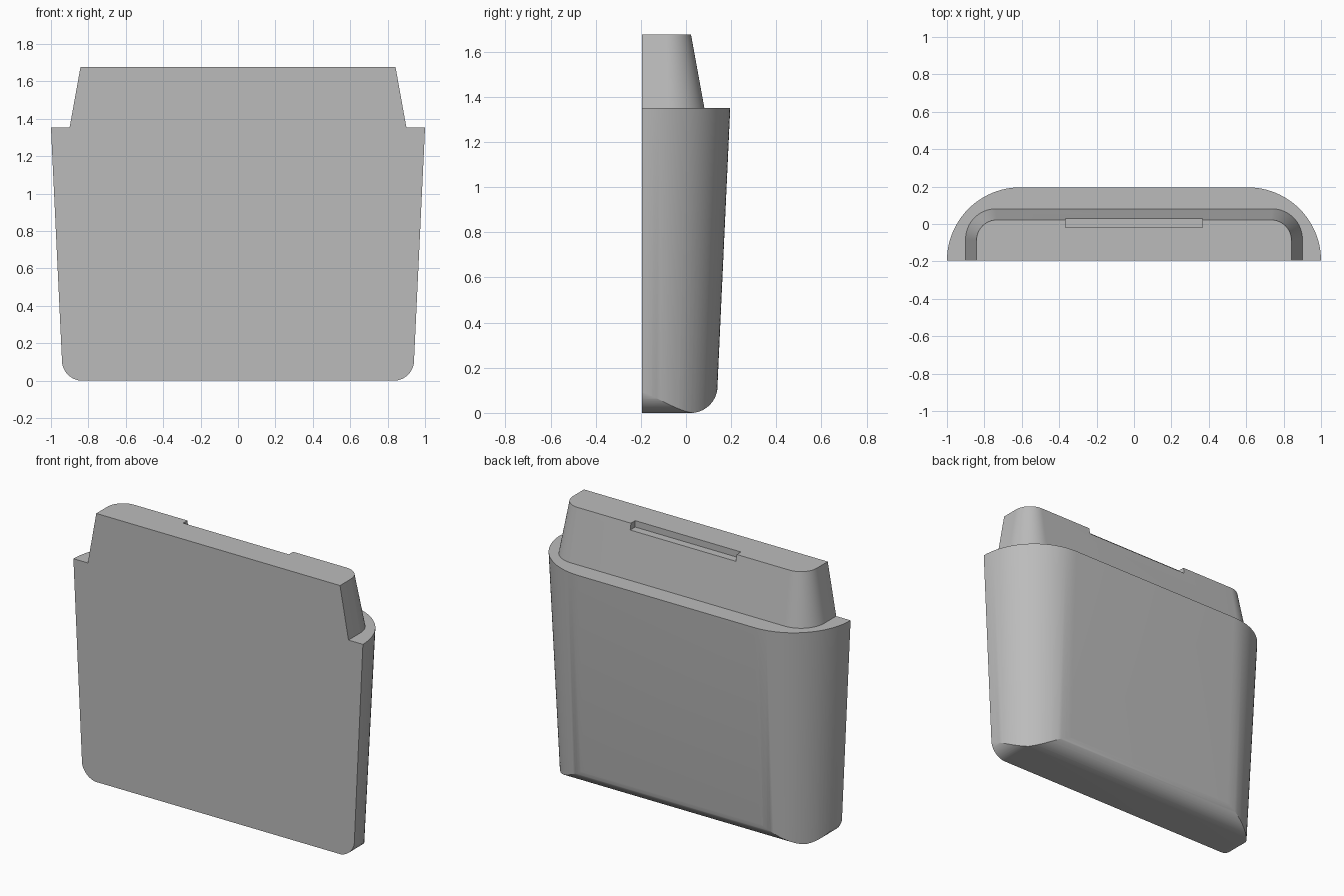
import bpy, bmesh, math

cube = bpy.data.objects.get("Cube")
if cube:
    bpy.data.objects.remove(cube)

FRONT = -0.196      # flat front plane
SHELF = 1.352       # height of the ledge
TOP = 1.677

grey = bpy.data.materials.new("plain grey")
grey.use_nodes = True
grey.diffuse_color = (0.5, 0.5, 0.5, 1)
grey.node_tree.nodes["Principled BSDF"].inputs["Base Color"].default_value = (0.5, 0.5, 0.5, 1)


def arc(cx, cy, r, start, end, n=24):
    """Points on a circular arc, angles in degrees."""
    angles = [math.radians(start + (end - start) * i / n) for i in range(n + 1)]
    return [(cx + r * math.cos(a), cy + r * math.sin(a)) for a in angles]


def loft(name, lower, upper):
    """Closed solid between two matching rings of points."""
    bm = bmesh.new()
    a = [bm.verts.new(p) for p in lower]
    b = [bm.verts.new(p) for p in upper]
    bm.faces.new(a)
    bm.faces.new(b)
    for i in range(len(a)):
        j = (i + 1) % len(a)
        bm.faces.new((a[i], a[j], b[j], b[i]))
    bmesh.ops.recalc_face_normals(bm, faces=bm.faces)
    mesh = bpy.data.meshes.new(name)
    bm.to_mesh(mesh)
    bm.free()
    mesh.materials.append(grey)
    ob = bpy.data.objects.new(name, mesh)
    bpy.context.collection.objects.link(ob)
    return ob


def d_ring(half_width, back, radius, z):
    """Outline with a flat front and two rounded back corners."""
    right = arc(half_width - radius, back - radius, radius, 0, 90)
    pts = [(half_width, FRONT - 0.0)] if back - radius > FRONT + 0.001 else []
    pts += right
    pts += [(-x, y) for x, y in reversed(pts)]
    return [(x, y, z) for x, y in pts]


def combine(target, other, operation):
    """Apply a boolean and discard the second solid."""
    other.hide_render = True
    mod = target.modifiers.new(operation.lower(), 'BOOLEAN')
    mod.operation, mod.solver, mod.object = operation, 'EXACT', other
    bpy.context.view_layer.objects.active = target
    bpy.ops.object.modifier_apply(modifier=mod.name)
    bpy.data.objects.remove(other)


# Tapered main body
body = loft("tapered_body",
            d_ring(0.936, 0.134, 0.134 - FRONT, 0),
            d_ring(1.0, 0.196, 0.196 - FRONT, SHELF))

# Rounded lower left and right corners
half = [(1.3, 1.6), (1.3, 0.11)] + arc(0.831, 0.11, 0.111, 0, -90)
outline = half + [(-x, z) for x, z in reversed(half)]
combine(body, loft("corner_cutter", [(x, -0.5, z) for x, z in outline],
                   [(x, 0.5, z) for x, z in outline]), 'INTERSECT')

# Rounded lower back edge
outline = [(-0.5, -0.001), (-0.5, 1.6), (0.5, 1.6), (0.5, 0.12)] + arc(0.0195, 0.12, 0.1205, 0, -90)
combine(body, loft("back_edge_cutter", [(-1.5, y, z) for y, z in outline],
                   [(1.5, y, z) for y, z in outline]), 'INTERSECT')

# Raised tapered neck, carried a little way into the body
sink = 0.1
grow = 0.06 * sink / (TOP - SHELF)
combine(body, loft("neck",
                   d_ring(0.9 + grow, 0.081 + grow, 0.16 + grow, SHELF - sink),
                   d_ring(0.842, 0.022, 0.11, TOP)), 'UNION')

# Shallow slot across the rear edge of the neck
slot = [(-0.365, -0.02), (0.365, -0.02), (0.365, 0.06), (-0.365, 0.06)]
combine(body, loft("slot_cutter", [(x, y, TOP - 0.04) for x, y in slot],
                   [(x, y, TOP + 0.1) for x, y in slot]), 'DIFFERENCE')

# Merge coplanar faces and shade
bm = bmesh.new()
bm.from_mesh(body.data)
bmesh.ops.remove_doubles(bm, verts=bm.verts, dist=0.0002)
bmesh.ops.dissolve_limit(bm, angle_limit=math.radians(0.3), verts=bm.verts, edges=bm.edges)
bm.to_mesh(body.data)
bm.free()
bpy.ops.object.select_all(action='DESELECT')
body.select_set(True)
bpy.context.view_layer.objects.active = body
bpy.ops.object.shade_smooth_by_angle(angle=math.radians(25))
